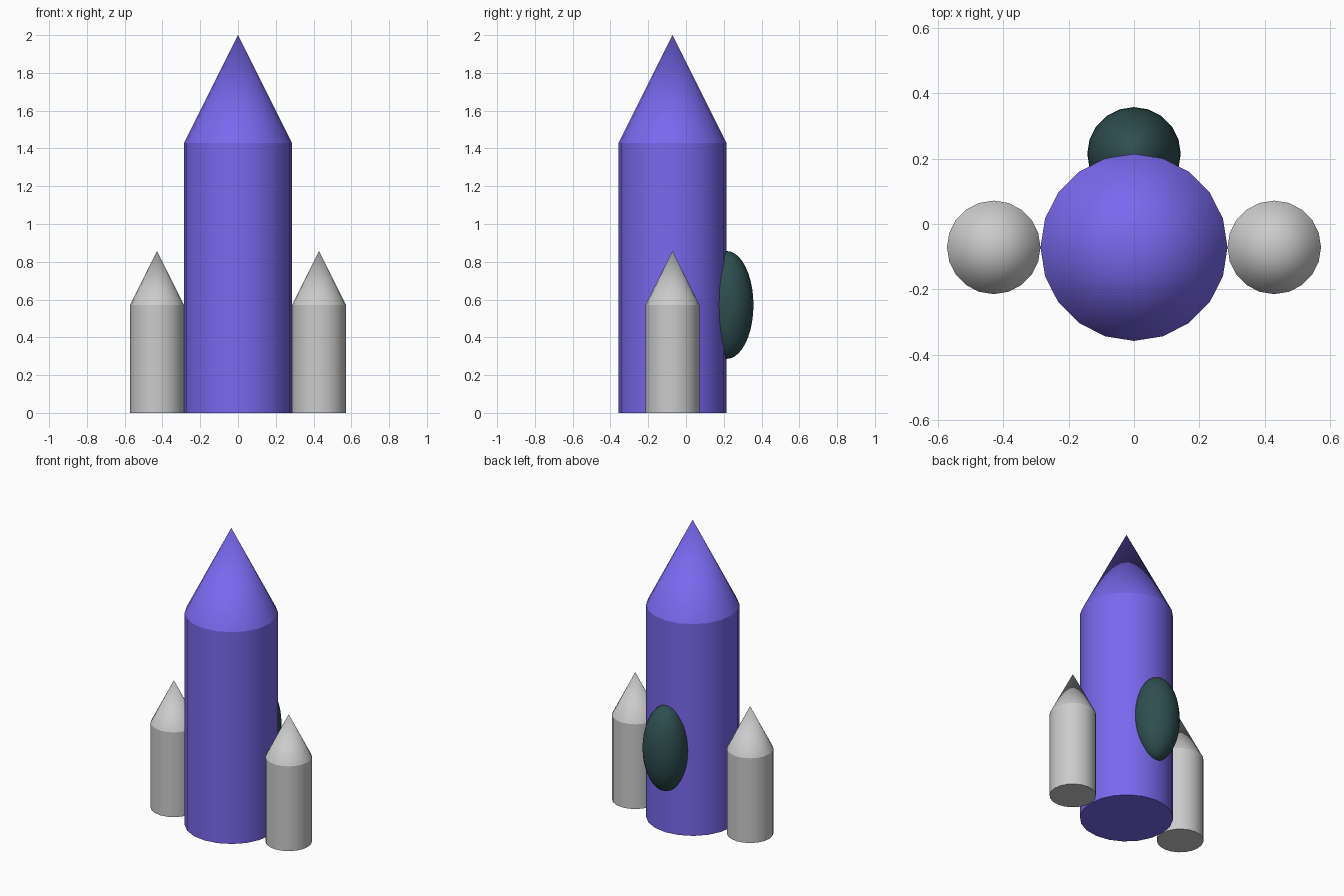
import bpy
from math import radians

if "Cube" in bpy.data.objects:
    bpy.data.objects.remove(bpy.data.objects["Cube"])

U = 2 / 7            # main hull radius; every size is a multiple of it
SIDES = 20
AXIS_Y = -U / 4      # shared centre line of hull and boosters


def material(name, color):
    mat = bpy.data.materials.new(name)
    mat.diffuse_color = (*color, 1)
    mat.use_nodes = True
    mat.node_tree.nodes["Principled BSDF"].inputs["Base Color"].default_value = mat.diffuse_color
    return mat


def finish(name, mat=None):
    obj = bpy.context.object
    obj.name = obj.data.name = name
    if mat:
        obj.data.materials.append(mat)
    bpy.ops.object.transform_apply(location=False, rotation=False, scale=True)
    bpy.ops.object.shade_smooth_by_angle(angle=radians(30))
    return obj


def rocket(name, x, radius, body_h, nose_h, mat=None):
    """Upright cylinder with a pointed cone on top."""
    bpy.ops.mesh.primitive_cylinder_add(
        vertices=SIDES, radius=radius, depth=body_h,
        location=(x, AXIS_Y, body_h / 2))
    finish(name + "_body", mat)
    bpy.ops.mesh.primitive_cone_add(
        vertices=SIDES, radius1=radius, radius2=0, depth=nose_h,
        location=(x, AXIS_Y, body_h + nose_h / 2))
    finish(name + "_nose", mat)


violet = material("violet", (0.198, 0.138, 0.855))
dark_teal = material("dark_teal", (0.028, 0.078, 0.078))

# Main hull
rocket("hull", 0, U, 5 * U, 2 * U, violet)

# Side boosters
for side, sign in (("left", -1), ("right", 1)):
    rocket(side + "_booster", sign * 1.5 * U, U / 2, 2 * U, U)

# Oval pod half sunk into the back of the hull
bpy.ops.mesh.primitive_uv_sphere_add(
    segments=SIDES, ring_count=SIDES, radius=U / 2,
    location=(0, AXIS_Y + U, 2 * U), scale=(1, 1, 2))
finish("rear_pod", dark_teal)
